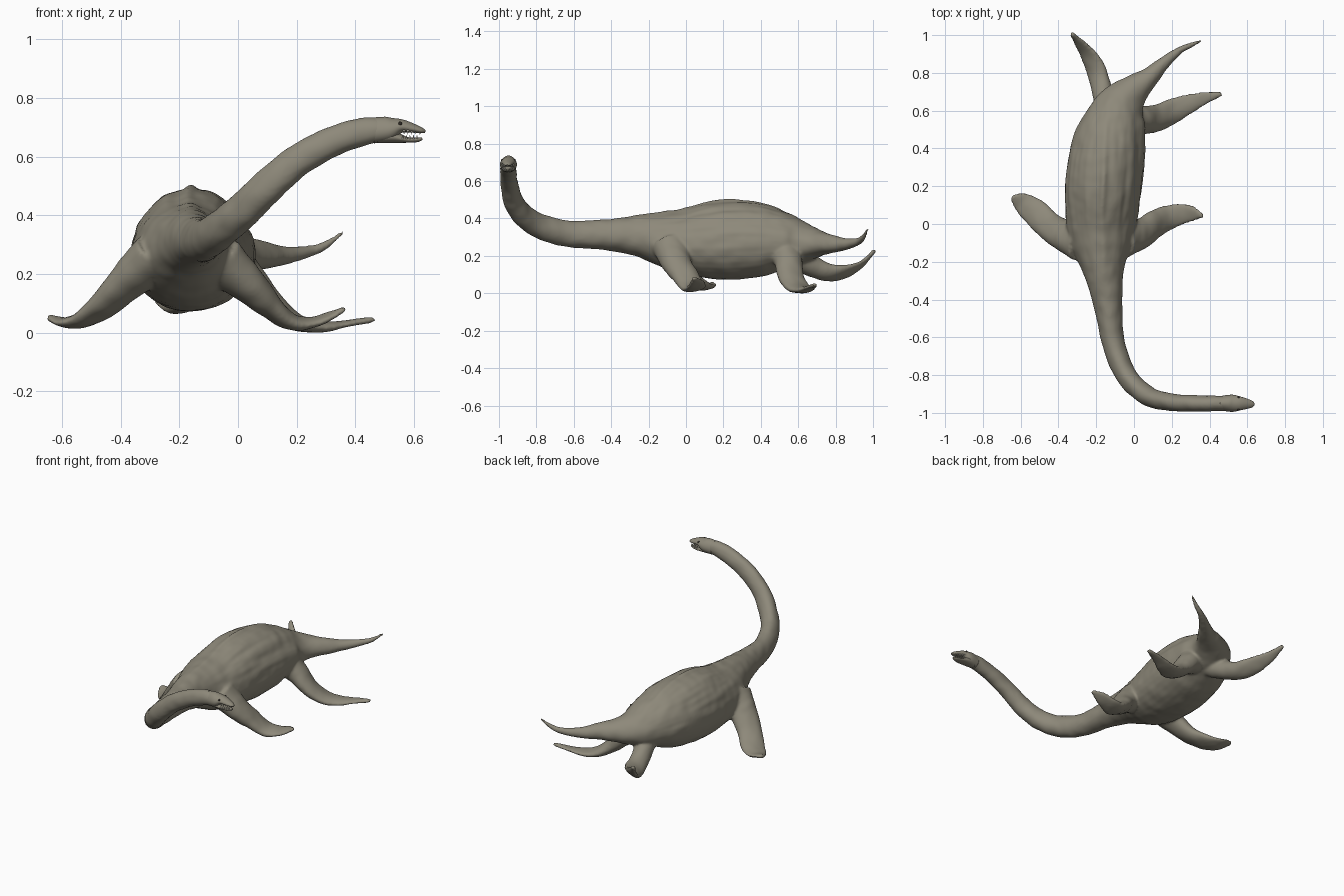
import bpy, bmesh, math
from mathutils import Vector, noise


def material(name, rgb):
    m = bpy.data.materials.new(name)
    m.diffuse_color = (*rgb, 1)
    return m


SKIN = material("grey brown skin", (0.27, 0.25, 0.195))
IVORY = material("ivory", (0.75, 0.72, 0.62))
DARK = material("dark brown", (0.03, 0.025, 0.02))


def spline(rows, steps):
    """Catmull-Rom interpolation through rows of numbers."""
    out = []
    n = len(rows)
    for i in range(n - 1):
        a, b, c, d = (rows[max(i - 1, 0)], rows[i], rows[i + 1], rows[min(i + 2, n - 1)])
        for s in range(steps):
            t = s / steps
            out.append([0.5 * (2 * q + (r - p) * t + (2 * p - 5 * q + 4 * r - w) * t * t
                               + (3 * q - p - 3 * r + w) * t ** 3)
                        for p, q, r, w in zip(a, b, c, d)])
    out.append(list(rows[-1]))
    return out


def loft(bm, rows, chord=None, taper=0.0, steps=6, sides=32):
    """Closed tube along rows of (x, y, z, half width, half height)."""
    pts = spline(rows, steps)
    pos = [Vector(p[:3]) for p in pts]
    rings = []
    for i, p in enumerate(pts):
        t = (pos[min(i + 1, len(pos) - 1)] - pos[max(i - 1, 0)]).normalized()
        if chord:
            side = Vector(chord)
            side = (side - t * side.dot(t)).normalized()
        else:
            side = t.cross(Vector((0, 0, 1))).normalized()
        up = side.cross(t)
        w, h = max(p[3], 0.003), max(p[4], 0.003)
        ring = []
        for k in range(sides):
            a = 2 * math.pi * k / sides
            c, s = math.cos(a), math.sin(a)
            ring.append(bm.verts.new(pos[i] + side * (w * c * (1 - taper * s)) + up * (h * s)))
        rings.append(ring)
    for r0, r1 in zip(rings, rings[1:]):
        for k in range(sides):
            j = (k + 1) % sides
            bm.faces.new((r0[k], r0[j], r1[j], r1[k]))
    bm.faces.new(rings[0])
    bm.faces.new(rings[-1][::-1])


def flipper(bm, rows, chord):
    """Paddle: thick at the shoulder, thin at the tip."""
    n = len(rows) - 1
    loft(bm, [(*r, 0.075 * (1 - i / n) ** 2 + 0.010) for i, r in enumerate(rows)], chord)


def finish(bm, name, mat):
    bmesh.ops.recalc_face_normals(bm, faces=bm.faces)
    me = bpy.data.meshes.new(name)
    bm.to_mesh(me)
    bm.free()
    me.materials.append(mat)
    me.shade_smooth()
    ob = bpy.data.objects.new(name, me)
    bpy.context.collection.objects.link(ob)
    return ob


# Neck, trunk and tail
bm = bmesh.new()
loft(bm, [
    (0.52, -0.948, 0.692, 0.036, 0.036), (0.43, -0.950, 0.686, 0.041, 0.048),
    (0.33, -0.950, 0.655, 0.044, 0.051), (0.21, -0.945, 0.592, 0.046, 0.055),
    (0.11, -0.927, 0.508, 0.050, 0.059), (0.03, -0.880, 0.430, 0.053, 0.062),
    (-0.035, -0.810, 0.375, 0.055, 0.065), (-0.08, -0.720, 0.338, 0.058, 0.069),
    (-0.115, -0.600, 0.317, 0.061, 0.072), (-0.138, -0.420, 0.314, 0.077, 0.083),
    (-0.160, -0.250, 0.308, 0.108, 0.112), (-0.172, -0.120, 0.290, 0.155, 0.147),
    (-0.175, 0.0, 0.275, 0.185, 0.177), (-0.162, 0.20, 0.283, 0.204, 0.210),
    (-0.135, 0.40, 0.283, 0.196, 0.195), (-0.105, 0.52, 0.280, 0.172, 0.155),
    (-0.070, 0.62, 0.272, 0.136, 0.112), (-0.01, 0.70, 0.268, 0.090, 0.073),
    (0.085, 0.78, 0.265, 0.052, 0.048), (0.16, 0.855, 0.265, 0.033, 0.032),
    (0.24, 0.918, 0.277, 0.020, 0.021), (0.30, 0.947, 0.300, 0.015, 0.015),
    (0.36, 0.972, 0.345, 0.008, 0.008)], taper=0.10)

# Front flippers
flipper(bm, [(-0.28, -0.09, 0.26, 0.11), (-0.37, -0.06, 0.18, 0.085), (-0.45, -0.01, 0.10, 0.075),
             (-0.52, 0.06, 0.048, 0.073), (-0.58, 0.105, 0.036, 0.062),
             (-0.62, 0.13, 0.045, 0.04), (-0.645, 0.145, 0.053, 0.012)], (0.6, 0.75, 0.05))
flipper(bm, [(-0.06, -0.08, 0.25, 0.10), (0.04, -0.05, 0.16, 0.08), (0.11, 0.0, 0.09, 0.073),
             (0.18, 0.033, 0.038, 0.067), (0.25, 0.052, 0.035, 0.057),
             (0.315, 0.055, 0.058, 0.042), (0.365, 0.042, 0.083, 0.012)], (-0.25, 0.95, 0.12))
# Rear flippers
flipper(bm, [(-0.03, 0.53, 0.23, 0.08), (0.05, 0.55, 0.16, 0.075), (0.12, 0.56, 0.09, 0.072),
             (0.20, 0.595, 0.035, 0.067), (0.28, 0.632, 0.020, 0.055),
             (0.37, 0.665, 0.032, 0.036), (0.465, 0.690, 0.046, 0.012)], (-0.35, 0.9, 0.08))
flipper(bm, [(-0.12, 0.56, 0.22, 0.07), (-0.155, 0.66, 0.155, 0.058), (-0.18, 0.75, 0.115, 0.058),
             (-0.205, 0.825, 0.11, 0.06), (-0.24, 0.895, 0.13, 0.052),
             (-0.285, 0.955, 0.17, 0.034), (-0.33, 1.008, 0.23, 0.012)], (0.75, 0.25, 0.55))
rough = finish(bm, "rough body", SKIN)

# Fuse everything into one soft skin
mod = rough.modifiers.new("fuse", 'REMESH')
mod.mode = 'VOXEL'
mod.voxel_size = 0.0085
mod = rough.modifiers.new("soften", 'SMOOTH')
mod.factor = 0.5
mod.iterations = 6
dg = bpy.context.evaluated_depsgraph_get()
skin = bpy.data.meshes.new_from_object(rough.evaluated_get(dg))
bpy.data.objects.remove(rough)
skin.materials.clear()
skin.materials.append(SKIN)
skin.shade_smooth()
body = bpy.data.objects.new("body", skin)
bpy.context.collection.objects.link(body)

# Skin folds: long creases on the back, gentle lumps elsewhere
normals = [v.normal.copy() for v in skin.vertices]
for v, nrm in zip(skin.vertices, normals):
    p = v.co.copy()
    trunk = max(0.0, 1 - ((p.y - 0.2) / 0.5) ** 2) * min(1, max(0, (p.z - 0.18) / 0.12))
    d = 0.003 * noise.noise(p * 16)
    d += trunk * 0.007 * noise.noise(Vector((p.x * 26, p.y * 3, p.z * 20)))
    ridge = math.exp(-((p.x + 0.165 - 0.06 * max(0, p.y - 0.2)) / 0.02) ** 2)
    d += trunk * ridge * max(0, nrm.z) * 0.010
    v.co = p + nrm * d

# Head: skull with upper jaw, and lower jaw
bm = bmesh.new()
loft(bm, [(0.46, -0.949, 0.690, 0.038, 0.044), (0.515, -0.949, 0.695, 0.045, 0.042),
          (0.555, -0.950, 0.705, 0.038, 0.024), (0.595, -0.952, 0.698, 0.028, 0.016),
          (0.625, -0.954, 0.690, 0.018, 0.010), (0.638, -0.955, 0.686, 0.006, 0.004)], taper=0.15)
finish(bm, "skull", SKIN)
bm = bmesh.new()
loft(bm, [(0.48, -0.949, 0.676, 0.035, 0.030), (0.53, -0.949, 0.668, 0.036, 0.021),
          (0.575, -0.950, 0.658, 0.028, 0.010), (0.61, -0.952, 0.658, 0.018, 0.008),
          (0.628, -0.953, 0.662, 0.006, 0.004)])
finish(bm, "lower_jaw", SKIN)

# Teeth along both jaws
bm = bmesh.new()
for s in (-1, 1):
    for i in range(5):
        for x, z, direction in ((0.566 + 0.013 * i, 0.684, -1), (0.562 + 0.012 * i, 0.668, 1)):
            y = -0.952 + s * (0.029 - 0.0042 * i)
            made = bmesh.ops.create_cone(bm, cap_ends=True, segments=6, radius1=0.004,
                                         radius2=0.0005, depth=0.014)["verts"]
            for v in made:
                v.co = Vector((x + v.co.x, y + v.co.y, z + direction * v.co.z))
finish(bm, "teeth", IVORY)

# Eyes
bm = bmesh.new()
for s in (-1, 1):
    made = bmesh.ops.create_uvsphere(bm, u_segments=12, v_segments=8, radius=0.007)["verts"]
    for v in made:
        v.co += Vector((0.553, -0.95 + s * 0.032, 0.713))
finish(bm, "eyes", DARK)

# Rest the lowest flipper on the ground
low = min(v.co.z for v in skin.vertices)
for ob in bpy.context.collection.objects:
    for v in ob.data.vertices:
        v.co.z -= low
